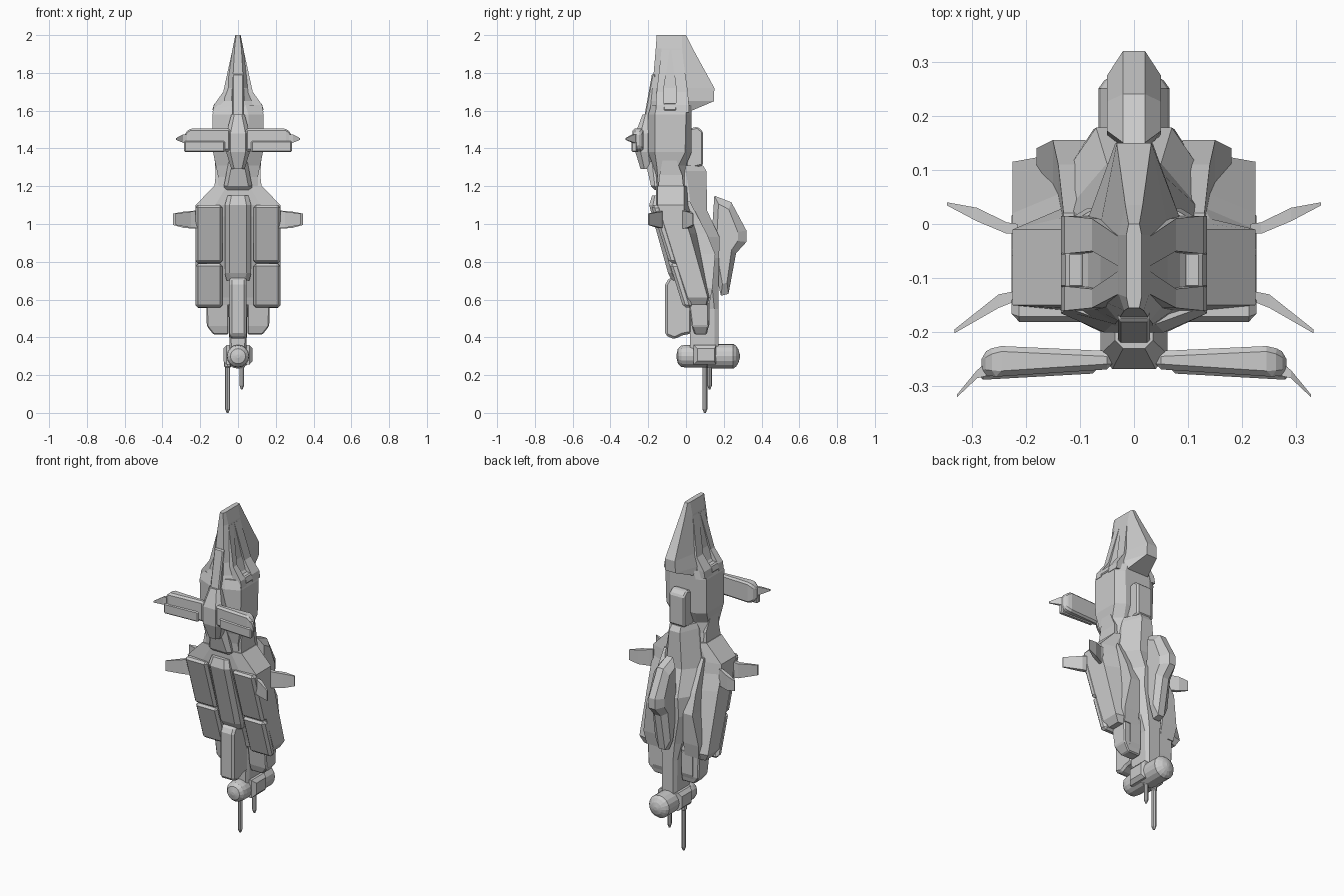
import bpy, bmesh, math
from mathutils import Matrix


def finish(name, bm, mirror=False, bevel=0):
    bmesh.ops.recalc_face_normals(bm, faces=bm.faces[:])
    me = bpy.data.meshes.new(name)
    bm.to_mesh(me)
    bm.free()
    ob = bpy.data.objects.new(name, me)
    bpy.context.collection.objects.link(ob)
    if bevel:
        b = ob.modifiers.new("Bevel", 'BEVEL')
        b.width, b.segments = bevel, 1
    if mirror:
        m = ob.modifiers.new("Mirror", 'MIRROR')
        m.use_clip = False
        m.use_mirror_merge = False
    return ob


def skin(name, rings, **kw):
    """Bridge closed rings of equal point count, capping both ends."""
    bm = bmesh.new()
    vs = [[bm.verts.new(p) for p in r] for r in rings]
    n = len(vs[0])
    for a, b in zip(vs, vs[1:]):
        for i in range(n):
            j = (i + 1) % n
            bm.faces.new((a[i], a[j], b[j], b[i]))
    bm.faces.new(vs[0])
    bm.faces.new(vs[-1])
    return finish(name, bm, **kw)


def loft(name, secs, **kw):
    """Symmetric octagon sections: z, front y, front w, side y1, side w, side y2, back y, back w."""
    rings = []
    for z, yf, wf, y1, w, y2, yb, wb in secs:
        half = [(wf, yf), (w, y1), (w, y2), (wb, yb)]
        rings.append([(x, y, z) for x, y in half] + [(-x, y, z) for x, y in half[::-1]])
    return skin(name, rings, **kw)


def boxes(name, secs, **kw):
    """Rectangle sections: z, x0, x1, y0, y1."""
    return skin(name, [[(a, c, z), (b, c, z), (b, d, z), (a, d, z)] for z, a, b, c, d in secs], **kw)


def prism(name, pts, x0, x1, **kw):
    """Side profile of (y, z) points extruded across x."""
    return skin(name, [[(x, y, z) for y, z in pts] for x in (x0, x1)], **kw)


def plates(name, secs, **kw):
    """Rectangle sections stacked along x: x, y0, y1, z0, z1."""
    return skin(name, [[(x, a, c), (x, b, c), (x, b, d), (x, a, d)] for x, a, b, c, d in secs], **kw)


# Nose with its rear crest
loft("nose", [
    (1.60, -.19, .035, -.16, .13, 0, .03, .07),
    (1.65, -.185, .035, -.15, .085, .01, .148, .035),
    (1.72, -.178, .03, -.14, .062, .0, .15, .032),
    (1.93, -.16, .018, -.13, .028, -.02, .035, .016),
    (2.0, -.155, .01, -.135, .014, -.02, 0, .01)])

# Cheek ridges and intake on each side of the nose
for nm, y0, y1 in (("front_cheek", -.16, -.115), ("rear_cheek", -.055, .015)):
    boxes(nm, [(1.59, .03, .135, y0, y1), (1.63, .03, .128, y0, y1),
               (1.70, .02, .078, y0 + .005, y1 - .005),
               (1.92, .0, .03, (y0 - .08) / 2 - .01, (y1 - .08) / 2 + .01)], mirror=True)
boxes("intake_lip", [(1.60, .09, .137, -.12, -.05), (1.64, .09, .125, -.12, -.05)],
      mirror=True, bevel=.006)

# Upper torso narrowing to a waist
loft("torso", [
    (1.15, -.155, .06, -.14, .11, -.01, .03, .07),
    (1.25, -.16, .05, -.15, .105, -.02, .0, .07),
    (1.31, -.175, .05, -.155, .118, -.04, .0, .07),
    (1.38, -.2, .06, -.165, .132, -.005, .03, .08),
    (1.58, -.2, .055, -.165, .135, 0, .03, .085),
    (1.63, -.185, .04, -.155, .122, 0, .03, .07)])
prism("back_pack", [(0, 1.5), (.06, 1.515), (.09, 1.49), (.09, 1.31), (.0, 1.29)],
      -.05, .05, bevel=.008)
boxes("waist_rib", [(1.17, .075, .128, -.15, -.01), (1.26, .08, .118, -.14, -.02),
                    (1.36, .09, .125, -.12, -.06)], mirror=True)
loft("chin", [(1.18, -.165, .05, -.15, .07, -.1, -.09, .05),
              (1.2, -.185, .055, -.165, .075, -.1, -.09, .05),
              (1.33, -.215, .03, -.18, .05, -.1, -.09, .05)])

# Main hull, leaning backwards towards the tail
loft("hull", [
    (.57, .01, .15, .015, .2, .105, .115, .12),
    (.61, .0, .16, .01, .224, .115, .13, .14),
    (.95, -.115, .16, -.105, .224, .02, .055, .14),
    (1.04, -.145, .14, -.135, .224, -.01, .03, .13),
    (1.10, -.16, .12, -.15, .224, -.01, .01, .14),
    (1.20, -.16, .06, -.15, .128, -.01, .005, .09)])
boxes("lower_skirt", [(.415, .05, .13, .045, .11), (.46, .05, .165, .03, .12),
                      (.62, .05, .17, .01, .12)], mirror=True, bevel=.006)
prism("lower_pod", [(.035, .6), (.04, .45), (.055, .425), (.11, .425), (.125, .47), (.125, .6)],
      .06, .13, mirror=True)

# Sloped front armour
for nm, z0, z1 in (("upper_armour", .795, 1.1), ("lower_armour", .56, .79)):
    f = lambda z: -.185 + (1.1 - z) * .315
    prism(nm, [(f(z0), z0), (f(z0) + .05, z0 - .005), (f(z1) + .05, z1), (f(z1), z1)],
          .082, .226, mirror=True, bevel=.014)
loft("centre_armour", [
    (.70, -.075, .035, -.055, .06, .05, .06, .05),
    (.74, -.095, .045, -.075, .07, .02, .03, .05),
    (1.1, -.195, .045, -.175, .07, -.1, -.09, .05),
    (1.15, -.18, .035, -.165, .055, -.1, -.09, .04)])
prism("keel", [(-.11, .68), (-.09, .715), (.03, .74), (.03, .42), (-.02, .41), (-.06, .39), (-.11, .41)],
      -.045, .045, bevel=.012)

# Rear spine and tail
loft("spine", [
    (.34, .02, .035, .04, .045, .15, .172, .035),
    (.55, .02, .04, .04, .05, .15, .172, .035),
    (.65, .0, .05, .02, .07, .14, .172, .045),
    (.82, -.05, .06, .0, .11, .12, .175, .075),
    (.93, -.08, .06, -.03, .13, .09, .178, .07),
    (1.07, -.1, .06, -.05, .12, .03, .112, .05),
    (1.28, -.1, .04, -.05, .08, .0, .108, .035),
    (1.31, -.1, .04, -.05, .07, .0, .09, .03)])
boxes("flank", [(.58, .08, .17, .05, .125), (.66, .08, .18, .04, .14), (.84, .09, .15, .0, .155),
                (.95, .09, .14, -.03, .11), (1.12, .09, .13, -.06, .02)], mirror=True)

# Back fin, thickest through its middle
fin = [(.15, 1.15), (.24, 1.115), (.32, .965), (.32, .905), (.265, .845), (.225, .63), (.185, .62), (.13, .85)]
mid_y, mid_z = .205, .93
rings = []
for x, s in ((-.05, .6), (-.02, 1), (.02, 1), (.05, .6)):
    rings.append([(x, mid_y + (y - mid_y) * s, mid_z + (z - mid_z) * (s * .5 + .5 if s < 1 else 1))
                  for y, z in fin])
skin("back_fin", rings)

# Front canard: pod, mast, wings and tips
loft("canard_pod", [
    (1.29, -.24, .02, -.22, .035, -.19, -.17, .03),
    (1.38, -.268, .04, -.24, .062, -.2, -.175, .035),
    (1.48, -.268, .04, -.24, .062, -.2, -.175, .035),
    (1.58, -.23, .02, -.215, .035, -.19, -.17, .03)])
prism("mast", [(-.235, 1.5), (-.215, 1.6), (-.18, 1.795), (-.16, 1.795), (-.15, 1.5)],
      -.03, .03, bevel=.006)
plates("canard_wing", [(.04, -.268, -.235, 1.385, 1.505), (.255, -.282, -.225, 1.385, 1.505),
                       (.282, -.278, -.24, 1.405, 1.48)], mirror=True, bevel=.01)
plates("canard_panel", [(.07, -.276, -.25, 1.38, 1.44), (.285, -.288, -.26, 1.38, 1.44)],
       mirror=True, bevel=.006)
plates("canard_tip", [(.27, -.28, -.255, 1.43, 1.475), (.29, -.285, -.27, 1.43, 1.475),
                      (.327, -.32, -.315, 1.445, 1.455)], mirror=True)

# Side winglets in two splayed pairs
plates("rear_winglet", [(.215, -.018, .0, .975, 1.075), (.235, -.018, .003, .975, 1.07),
                        (.29, .005, .03, .98, 1.065), (.345, .034, .04, .995, 1.055)], mirror=True)
plates("front_winglet", [(.14, -.13, -.09, .98, 1.07), (.225, -.145, -.125, .98, 1.07),
                         (.25, -.155, -.13, .98, 1.065), (.332, -.202, -.195, .995, 1.055)], mirror=True)

# Tail gun: drum with domed ends, clamp and two barrels
prof = [(-.05, .01), (-.043, .04), (-.025, .056), (.0, .06), (.11, .06), (.115, .066),
        (.25, .066), (.265, .055), (.278, .035), (.285, .01)]
drum = skin("drum", [[(r * math.cos(a * math.pi / 8), y, .3 + r * math.sin(a * math.pi / 8))
                      for a in range(16)] for y, r in prof])
plates("drum_clamp", [(-.078, .06, .15, .275, .34), (-.06, .04, .16, .255, .36),
                      (.06, .04, .16, .255, .36), (.078, .06, .15, .275, .34)])
for nm, x, y, z, r in (("long_barrel", -.055, .1, 0, .013), ("short_barrel", .02, .125, .125, .012)):
    skin(nm, [[(x + s * math.cos(a * math.pi / 4), y + s * math.sin(a * math.pi / 4), h)
               for a in range(8)] for h, s in ((z, r * .4), (z + .02, r), (.24, r), (.245, r * 1.4), (.29, r * 1.4))])
